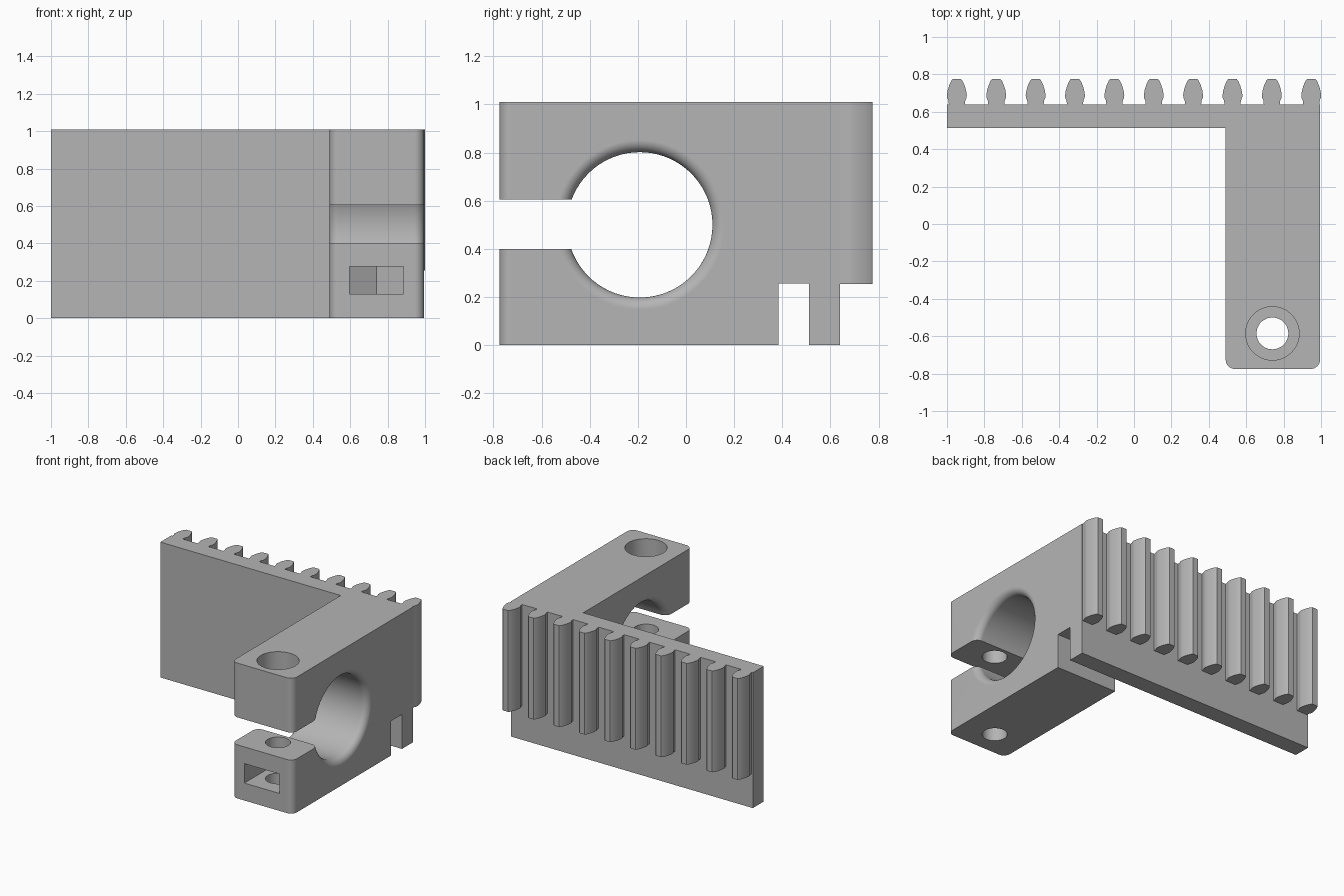
import bpy, bmesh
from math import sin, cos, pi, radians
from mathutils import Matrix

cube = bpy.data.objects.get("Cube")
if cube:
    bpy.data.objects.remove(cube, do_unlink=True)

grey = bpy.data.materials.new("plain grey")
grey.use_nodes = True
grey.diffuse_color = (0.46, 0.46, 0.46, 1)
grey.node_tree.nodes["Principled BSDF"].inputs["Base Color"].default_value = (0.46, 0.46, 0.46, 1)

HEIGHT, X_IN, X_OUT, FRONT, ROUND = 1.01, 0.49, 0.995, -0.775, 0.05
BOLT = (0.74, -0.585)


def finish(name, bm):
    bmesh.ops.recalc_face_normals(bm, faces=bm.faces)
    mesh = bpy.data.meshes.new(name)
    bm.to_mesh(mesh)
    bm.free()
    mesh.materials.append(grey)
    obj = bpy.data.objects.new(name, mesh)
    bpy.context.collection.objects.link(obj)
    return obj


def add_prism(bm, outline, z0, z1):
    face = bm.faces.new([bm.verts.new((x, y, z0)) for x, y in outline])
    new = bmesh.ops.extrude_face_region(bm, geom=[face])["geom"]
    bmesh.ops.translate(bm, vec=(0, 0, z1 - z0),
                        verts=[v for v in new if isinstance(v, bmesh.types.BMVert)])


def prism(name, outline, z0, z1):
    bm = bmesh.new()
    add_prism(bm, outline, z0, z1)
    return finish(name, bm)


def box(name, x0, x1, y0, y1, z0, z1):
    return prism(name, [(x0, y0), (x1, y0), (x1, y1), (x0, y1)], z0, z1)


def lathe(name, profile, matrix, n=72):
    """Turn (radius, height) points around an axis, with capped ends."""
    bm = bmesh.new()
    rings = [[bm.verts.new((r * cos(2 * pi * i / n), r * sin(2 * pi * i / n), h))
              for i in range(n)] for r, h in profile]
    for a, b in zip(rings, rings[1:]):
        for i in range(n):
            j = (i + 1) % n
            bm.faces.new((a[i], a[j], b[j], b[i]))
    bm.faces.new(rings[0])
    bm.faces.new(rings[-1])
    bm.transform(matrix)
    return finish(name, bm)


def activate(obj):
    bpy.ops.object.select_all(action="DESELECT")
    obj.select_set(True)
    bpy.context.view_layer.objects.active = obj


def cut(obj, cutter):
    mod = obj.modifiers.new("cut", "BOOLEAN")
    mod.operation, mod.solver, mod.object = "DIFFERENCE", "EXACT", cutter
    cutter.hide_render = True
    activate(obj)
    bpy.ops.object.modifier_apply(modifier=mod.name)
    bpy.data.objects.remove(cutter, do_unlink=True)


def smooth(obj, angle):
    activate(obj)
    bpy.ops.object.shade_smooth_by_angle(angle=radians(angle))
    mod = obj.modifiers.new("even normals", "WEIGHTED_NORMAL")
    mod.keep_sharp = True


def arc(cx, cy, r, start, end, n=8):
    angles = [radians(start + (end - start) * i / n) for i in range(n + 1)]
    return [(cx + r * cos(a), cy + r * sin(a)) for a in angles]


# Bracket: L-shaped plan with rounded front corners
plan = ([(-1, 0.64), (-1, 0.512), (X_IN, 0.512)]
        + arc(X_IN + ROUND, FRONT + ROUND, ROUND, 180, 270)
        + arc(X_OUT - ROUND, FRONT + ROUND, ROUND, 270, 360)
        + [(X_OUT, 0.64)])
body = prism("clamp_bracket", plan, 0, HEIGHT)

# Rod bore with rounded rims
bore_r = 0.302
rim = arc(bore_r + ROUND, X_IN + ROUND, ROUND, 270, 180)
rim += arc(bore_r + ROUND, X_OUT - ROUND, ROUND, 180, 90)
profile = [(bore_r + ROUND, X_IN - 0.1)] + rim + [(bore_r + ROUND, X_OUT + 0.1)]
cut(body, lathe("bore_cutter", profile,
                Matrix.Translation((0, -0.192, 0.5)) @ Matrix.Rotation(pi / 2, 4, "Y")))

# Clamp slit and underside notch
cut(body, box("slit_cutter", 0.3, 1.2, -1, -0.3, 0.4, 0.605))
cut(body, box("notch_cutter", 0.3, 1.2, 0.385, 0.512, -0.1, 0.257))

# Bolt hole with a wide seat for the head
cut(body, lathe("bolt_cutter",
                [(0.085, -0.1), (0.085, 0.8), (0.143, 0.8), (0.143, 1.2)],
                Matrix.Translation((*BOLT, 0)), 48))

# Nut pocket, open at the front and pointed inside
half = 0.145
pocket = [(BOLT[0] - half, -1), (BOLT[0] + half, -1), (BOLT[0] + half, BOLT[1] + 0.084),
          (BOLT[0], BOLT[1] + 0.167), (BOLT[0] - half, BOLT[1] + 0.084)]
cut(body, prism("nut_cutter", pocket, 0.13, 0.275))
smooth(body, 25)

# Rack teeth along the back
flank = [(0.043, 0.64), (0.045, 0.66), (0.052, 0.675), (0.053, 0.69), (0.049, 0.715),
         (0.041, 0.742), (0.030, 0.766), (0.022, 0.775)]
bm = bmesh.new()
for i in range(10):
    cx = -0.947 + i * 0.2105
    tooth = [(cx + x, y) for x, y in flank] + [(cx - x, y) for x, y in reversed(flank)]
    add_prism(bm, tooth, 0.254, HEIGHT)
teeth = finish("rack_teeth", bm)
smooth(teeth, 30)
